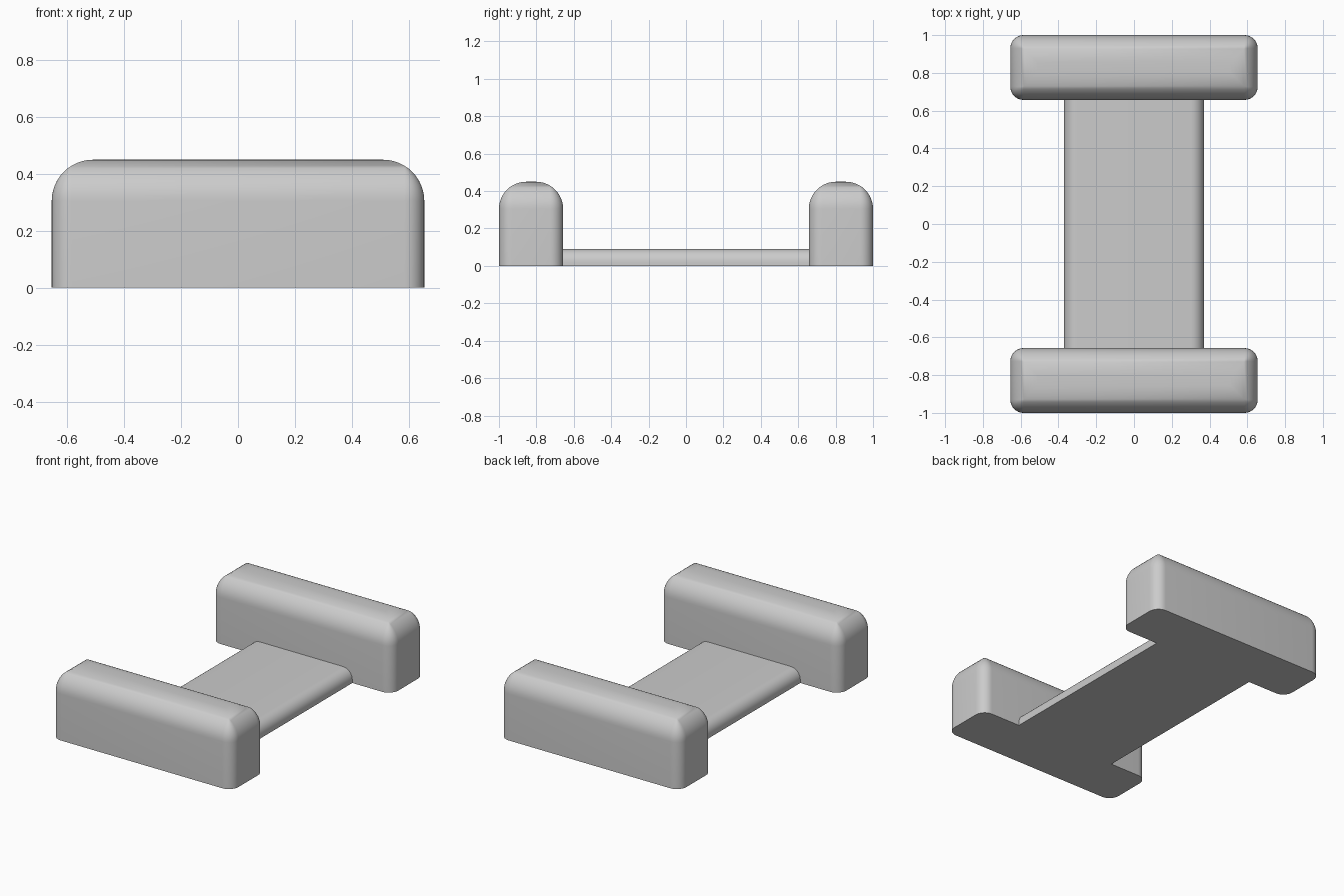
import bpy, bmesh, math

if "Cube" in bpy.data.objects:
    bpy.data.objects.remove(bpy.data.objects["Cube"], do_unlink=True)

grey = bpy.data.materials.new("plain grey")
grey.use_nodes = True
colour = (0.6, 0.6, 0.6, 1)
grey.diffuse_color = colour
grey.node_tree.nodes["Principled BSDF"].inputs["Base Color"].default_value = colour


def finish(name, bm):
    bmesh.ops.remove_doubles(bm, verts=bm.verts, dist=0.0005)
    bmesh.ops.recalc_face_normals(bm, faces=bm.faces)
    mesh = bpy.data.meshes.new(name)
    bm.to_mesh(mesh)
    bm.free()
    mesh.materials.append(grey)
    obj = bpy.data.objects.new(name, mesh)
    bpy.context.collection.objects.link(obj)
    bpy.ops.object.select_all(action="DESELECT")
    obj.select_set(True)
    bpy.context.view_layer.objects.active = obj
    bpy.ops.object.shade_smooth_by_angle(angle=math.radians(40))


def rounded_rect(hx, hy, r, steps=8):
    """Outline of a rectangle with quarter-circle corners."""
    points = []
    for q, (sx, sy) in enumerate(((1, 1), (-1, 1), (-1, -1), (1, -1))):
        for i in range(steps + 1):
            a = math.pi / 2 * (q + i / steps)
            points.append((sx * (hx - r) + r * math.cos(a),
                           sy * (hy - r) + r * math.sin(a)))
    return points


def loft(bm, rings):
    """Skin a stack of equal rings and cap both ends."""
    rows = [[bm.verts.new(p) for p in ring] for ring in rings]
    for low, high in zip(rows, rows[1:]):
        for i in range(len(low)):
            j = (i + 1) % len(low)
            bm.faces.new((low[i], low[j], high[j], high[i]))
    bm.faces.new(rows[0][::-1])
    bm.faces.new(rows[-1])


# End blocks: upright rounded corners, larger rounding over the top
half_x, inner, height = 0.655, 0.657, 0.45
half_y = (1 - inner) / 2
corner, top_round, steps = 0.07, 0.145, 12
for name, side in (("front_block", -1), ("back_block", 1)):
    levels = [(0, 0)]
    for i in range(steps + 1):
        a = math.pi / 2 * i / steps
        levels.append((top_round * (1 - math.cos(a)),
                       height - top_round * (1 - math.sin(a))))
    rings = []
    for inset, z in levels:
        outline = rounded_rect(half_x - inset, half_y - inset, max(corner - inset, 0))
        rings.append([(x, y + side * (1 - half_y), z) for x, y in outline])
    bm = bmesh.new()
    loft(bm, rings)
    finish(name, bm)

# Connecting plate: flat underside, rounded upper long edges
width, thick, edge = 0.37, 0.09, 0.07
profile = [(-width, 0), (width, 0)]
for sign in (1, -1):
    arc = [math.pi / 2 * i / 8 for i in range(9)][::sign]
    profile += [(sign * (width - edge + edge * math.cos(a)),
                 thick - edge + edge * math.sin(a)) for a in arc]
bm = bmesh.new()
loft(bm, [[(x, y, z) for x, z in profile] for y in (-inner, inner)])
finish("connecting_plate", bm)
